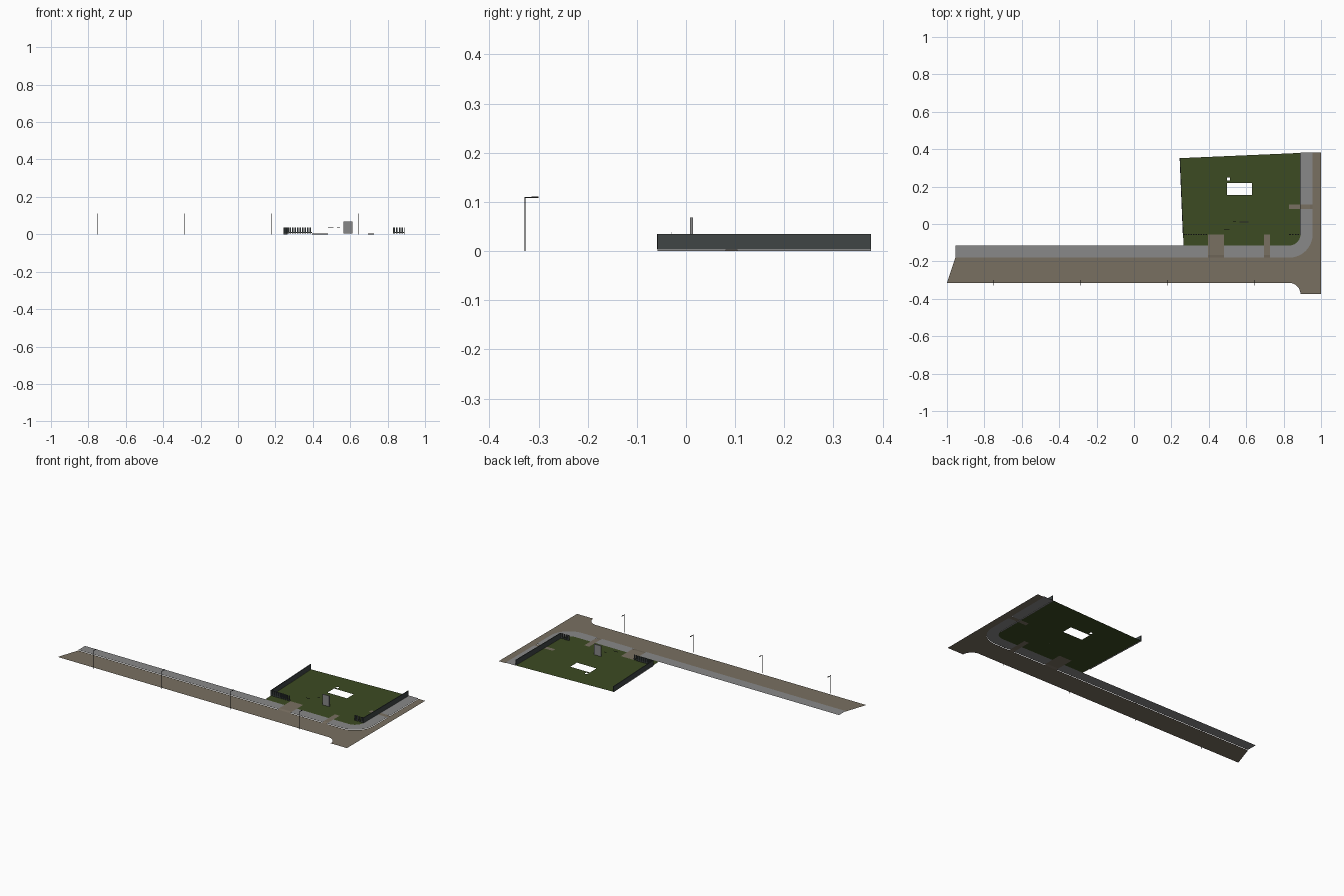
import bpy, bmesh, math
from mathutils import Vector

if "Cube" in bpy.data.objects:
    bpy.data.objects.remove(bpy.data.objects["Cube"])


def mat(name, r, g, b):
    m = bpy.data.materials.new(name)
    m.diffuse_color = (r, g, b, 1)
    m.use_nodes = True
    m.node_tree.nodes["Principled BSDF"].inputs["Base Color"].default_value = m.diffuse_color
    return m


ASPHALT = mat("brown_asphalt", 0.19, 0.16, 0.12)
PAVING = mat("grey_paving", 0.25, 0.25, 0.25)
GRASS = mat("grass_green", 0.045, 0.07, 0.016)
FENCE = mat("dark_slate", 0.05, 0.06, 0.06)
METAL = mat("black_metal", 0.02, 0.02, 0.02)
Z = 0.003


def finish(name, bm, material):
    me = bpy.data.meshes.new(name)
    bm.to_mesh(me)
    bm.free()
    me.materials.append(material)
    ob = bpy.data.objects.new(name, me)
    bpy.context.collection.objects.link(ob)
    return ob


def sheet(name, loops, material, z):
    """Flat filled outline; any further loops become holes."""
    bm = bmesh.new()
    edges = []
    for loop in loops:
        vs = [bm.verts.new((p[0], p[1], z)) for p in loop]
        edges += [bm.edges.new((vs[i - 1], vs[i])) for i in range(len(vs))]
    bmesh.ops.triangle_fill(bm, edges=edges, use_beauty=True, normal=(0, 0, 1))
    for f in bm.faces:
        f.normal_update()
        if f.normal.z < 0:
            f.normal_flip()
    return finish(name, bm, material)


def rect(x0, x1, y0, y1):
    return [(x0, y0), (x1, y0), (x1, y1), (x0, y1)]


def arc(cx, cy, r, a0, a1, n=10):
    return [(cx + r * math.cos(math.radians(a0 + (a1 - a0) * i / n)),
             cy + r * math.sin(math.radians(a0 + (a1 - a0) * i / n))) for i in range(n + 1)]


def add_box(bm, x0, x1, y0, y1, z0, z1):
    vs = bmesh.ops.create_cube(bm, size=1)["verts"]
    for v in vs:
        v.co = Vector(((x0 + x1) / 2 + v.co.x * (x1 - x0),
                       (y0 + y1) / 2 + v.co.y * (y1 - y0),
                       (z0 + z1) / 2 + v.co.z * (z1 - z0)))


def box(name, dims, material):
    bm = bmesh.new()
    add_box(bm, *dims)
    return finish(name, bm, material)


# Road with the curved street corners
outer = arc(0.83, -0.055, 0.125, -90, 0)
inner = arc(0.83, -0.055, 0.06, -90, 0)
road = [(-1, -0.315)] + arc(0.83, -0.375, 0.06, 90, 0) + [(1, -0.375), (1, 0.382), (0.955, 0.382)]
road += outer[::-1] + [(-0.955, -0.18)]
sheet("road", [road], ASPHALT, 0)

# Pavement, broken where the driveways cross it
for i, (a, b) in enumerate([(-0.955, 0.395), (0.48, 0.695)]):
    sheet(f"pavement_{i}", [rect(a, b, -0.18, -0.115)], PAVING, Z)
corner = [(0.727, -0.18)] + outer + [(0.955, 0.08), (0.89, 0.08)] + inner[::-1] + [(0.727, -0.115)]
sheet("pavement_corner", [corner], PAVING, Z)
sheet("pavement_side", [rect(0.89, 0.955, 0.105, 0.382)], PAVING, Z)

# Lawn with driveway notches and the open building footprint
lawn = [(0.265, -0.115), (0.395, -0.115), (0.395, -0.055), (0.48, -0.055), (0.48, -0.115),
        (0.695, -0.115), (0.695, -0.055), (0.727, -0.055), (0.727, -0.115)]
lawn += inner + [(0.89, 0.08), (0.83, 0.08), (0.83, 0.105), (0.89, 0.105), (0.89, 0.38), (0.245, 0.352)]
sheet("lawn", [lawn, rect(0.497, 0.63, 0.155, 0.22), rect(0.498, 0.513, 0.232, 0.248)], GRASS, Z)


# Driveways: level inside, sloping down across the kerb
def driveway(name, rows):
    bm = bmesh.new()
    pairs = [[bm.verts.new(p) for p in row] for row in rows]
    for (a, b), (c, d) in zip(pairs, pairs[1:]):
        bm.faces.new((a, b, d, c))
    for f in bm.faces:
        f.normal_update()
        if f.normal.z < 0:
            f.normal_flip()
    finish(name, bm, ASPHALT)


for name, a, b in [("wide_driveway", 0.395, 0.48), ("front_path", 0.695, 0.727)]:
    driveway(name, [[(a, y, z), (b, y, z)] for y, z in [(-0.055, Z), (-0.165, Z), (-0.18, 0)]])
driveway("side_path", [[(x, 0.08, z), (x, 0.105, z)] for x, z in [(0.83, Z), (0.94, Z), (0.955, 0)]])


# Solid side fences on a low grey footing
def wall(name, p, q, t, z0, z1, material):
    p, q = Vector(p), Vector(q)
    d = (q - p).normalized()
    n = Vector((-d.y, d.x)) * t / 2
    bm = bmesh.new()
    f = bm.faces.new([bm.verts.new((v.x, v.y, z0)) for v in (p + n, p - n, q - n, q + n)])
    top = bmesh.ops.extrude_face_region(bm, geom=[f])["geom"]
    for v in top:
        if isinstance(v, bmesh.types.BMVert):
            v.co.z = z1
    bmesh.ops.recalc_face_normals(bm, faces=bm.faces)
    finish(name, bm, material)


for side, p, q in [("left", (0.263, -0.058), (0.246, 0.352)), ("right", (0.889, -0.058), (0.889, 0.376))]:
    wall(side + "_fence", p, q, 0.004, 0.004, 0.035, FENCE)
    wall(side + "_fence_footing", p, q, 0.004, 0.0, 0.004, PAVING)

# Front picket fences either side of the open frontage
for name, a, b in [("front_left_pickets", 0.263, 0.395), ("front_right_pickets", 0.83, 0.889)]:
    bm = bmesh.new()
    n = round((b - a) / 0.0132)
    step = (b - a) / n
    for i in range(n):
        add_box(bm, a + i * step, a + i * step + 0.0085, -0.059, -0.053, 0.004, 0.035)
    add_box(bm, a, b, -0.057, -0.055, 0.008, 0.011)
    finish(name, bm, FENCE)

# Free-standing grey slab and small thin rails in the yard
box("standing_slab", (0.565, 0.612, 0.008, 0.014, Z, 0.068), PAVING)
box("yard_rail_a", (0.48, 0.51, -0.03, -0.028, 0.036, 0.038), METAL)
box("yard_rail_b", (0.53, 0.545, 0.012, 0.014, 0.036, 0.038), METAL)

# Street lamps
for i in range(4):
    x = -0.75 + i * 0.465
    bm = bmesh.new()
    add_box(bm, x - 0.001, x + 0.001, -0.329, -0.327, 0, 0.11)
    add_box(bm, x - 0.001, x + 0.001, -0.329, -0.312, 0.108, 0.11)
    add_box(bm, x - 0.002, x + 0.002, -0.314, -0.300, 0.1075, 0.1105)
    finish(f"street_lamp_{i}", bm, METAL)
